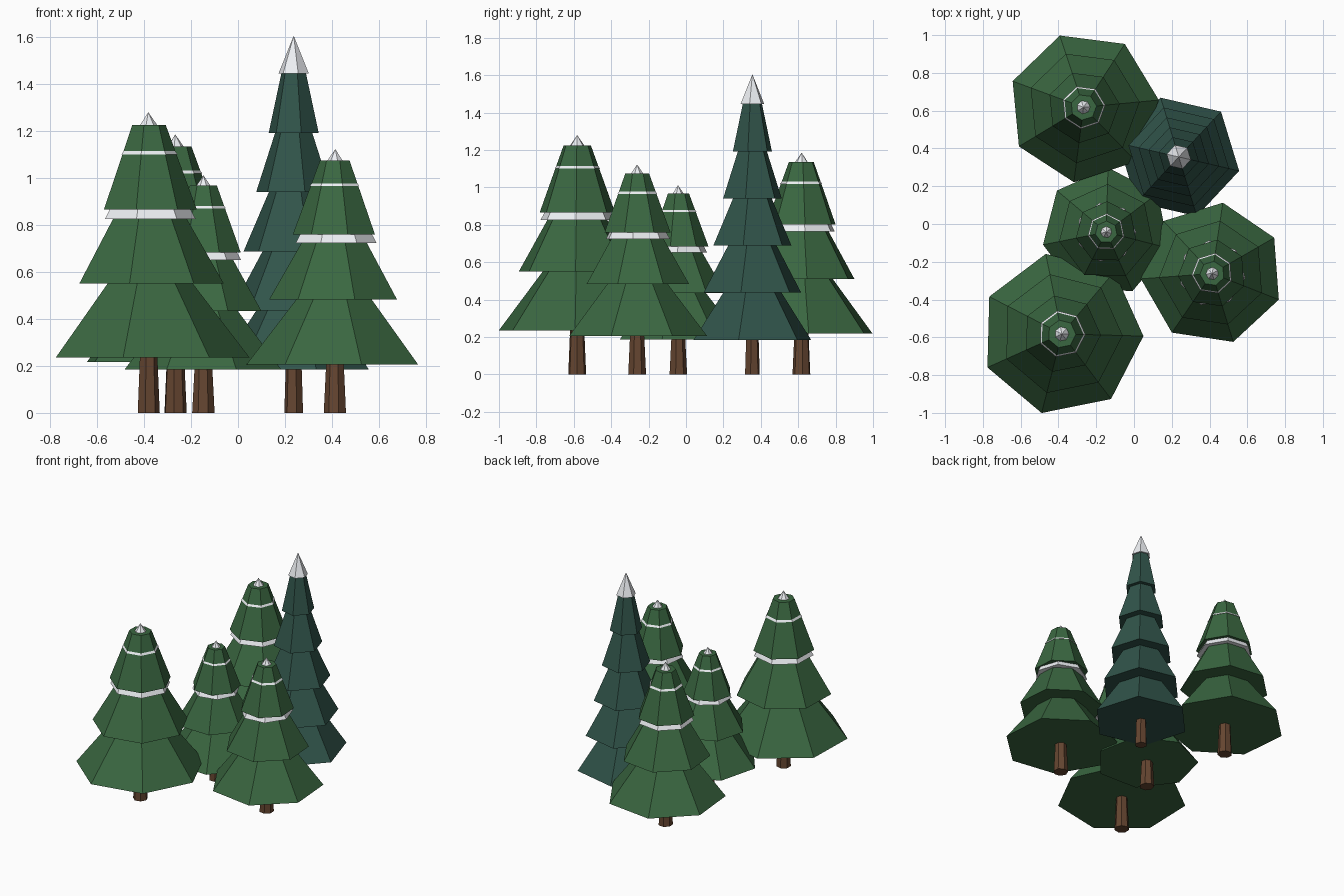
import bpy
from math import radians, cos, sin, tau

if "Cube" in bpy.data.objects:
    bpy.data.objects.remove(bpy.data.objects["Cube"])


def material(name, rgb):
    m = bpy.data.materials.new(name)
    m.diffuse_color = (*rgb, 1)
    m.use_nodes = True
    m.node_tree.nodes["Principled BSDF"].inputs["Base Color"].default_value = m.diffuse_color
    return m


GREEN = material("pine_green", (0.042, 0.135, 0.052))
DARK = material("spruce_green", (0.03, 0.088, 0.068))
SNOW = material("snow", (0.85, 0.87, 0.9))
BARK = material("bark", (0.13, 0.06, 0.03))


def frustum(name, x, y, z0, z1, r0, r1, sides, angle, mat):
    """Closed flat-faced cone or frustum; the first corner sits at the given angle."""
    a = [radians(angle) + tau * i / sides for i in range(sides)]
    verts = [(r0 * cos(t), r0 * sin(t), z0) for t in a]
    faces = [tuple(reversed(range(sides)))]
    n = sides
    if r1 > 0:
        verts += [(r1 * cos(t), r1 * sin(t), z1) for t in a]
        faces += [(i, (i + 1) % n, n + (i + 1) % n, n + i) for i in range(n)]
        faces.append(tuple(range(n, 2 * n)))
    else:
        verts.append((0, 0, z1))
        faces += [(i, (i + 1) % n, n) for i in range(n)]
    mesh = bpy.data.meshes.new(name)
    mesh.from_pydata(verts, [], faces)
    mesh.materials.append(mat)
    ob = bpy.data.objects.new(name, mesh)
    ob.location = (x, y, 0)
    bpy.context.collection.objects.link(ob)


def pine(label, x, y, s, angle, twist):
    # trunk
    frustum(label + "_trunk", x, y, 0, 0.26 * s, 0.049, 0.038, 7, angle, BARK)
    # three branch tiers
    for i, r in enumerate((0.432, 0.322, 0.207)):
        z = (0.235 + 0.315 * i) * s
        frustum(f"{label}_tier_{i + 1}", x, y, z, z + 0.36 * s,
                r * s, r * s * 0.36, 7, angle, GREEN)
    # snow band under the top tier and snow cap
    frustum(label + "_snow_band", x, y, 0.825 * s, 0.90 * s,
            0.202 * s, 0.162 * s, 7, angle + twist, SNOW)
    frustum(label + "_snow_cap", x, y, 1.1 * s, 1.28 * s,
            0.125 * s, 0, 7, angle, SNOW)


def spruce(label, x, y, angle):
    # trunk
    frustum(label + "_trunk", x, y, 0, 0.25, 0.041, 0.033, 6, angle, BARK)
    # five narrow tiers
    for i in range(5):
        z = 0.185 + 0.2515 * i
        r = 0.328 * (1 - i / 6)
        frustum(f"{label}_tier_{i + 1}", x, y, z, z + 0.31, r, r * 0.38, 6, angle, DARK)
    # snow cap
    frustum(label + "_snow_cap", x, y, 1.445, 1.605, 0.066, 0, 6, angle, SNOW)


pine("front_left_pine", -0.382, -0.582, 1.0, -1.5, 0)
pine("back_left_pine", -0.267, 0.618, 0.926, 5.5, 0)
pine("middle_pine", -0.147, -0.043, 0.79, 37, 14)
pine("right_pine", 0.414, -0.262, 0.877, 30, 14)
spruce("tall_spruce", 0.237, 0.355, -13)
